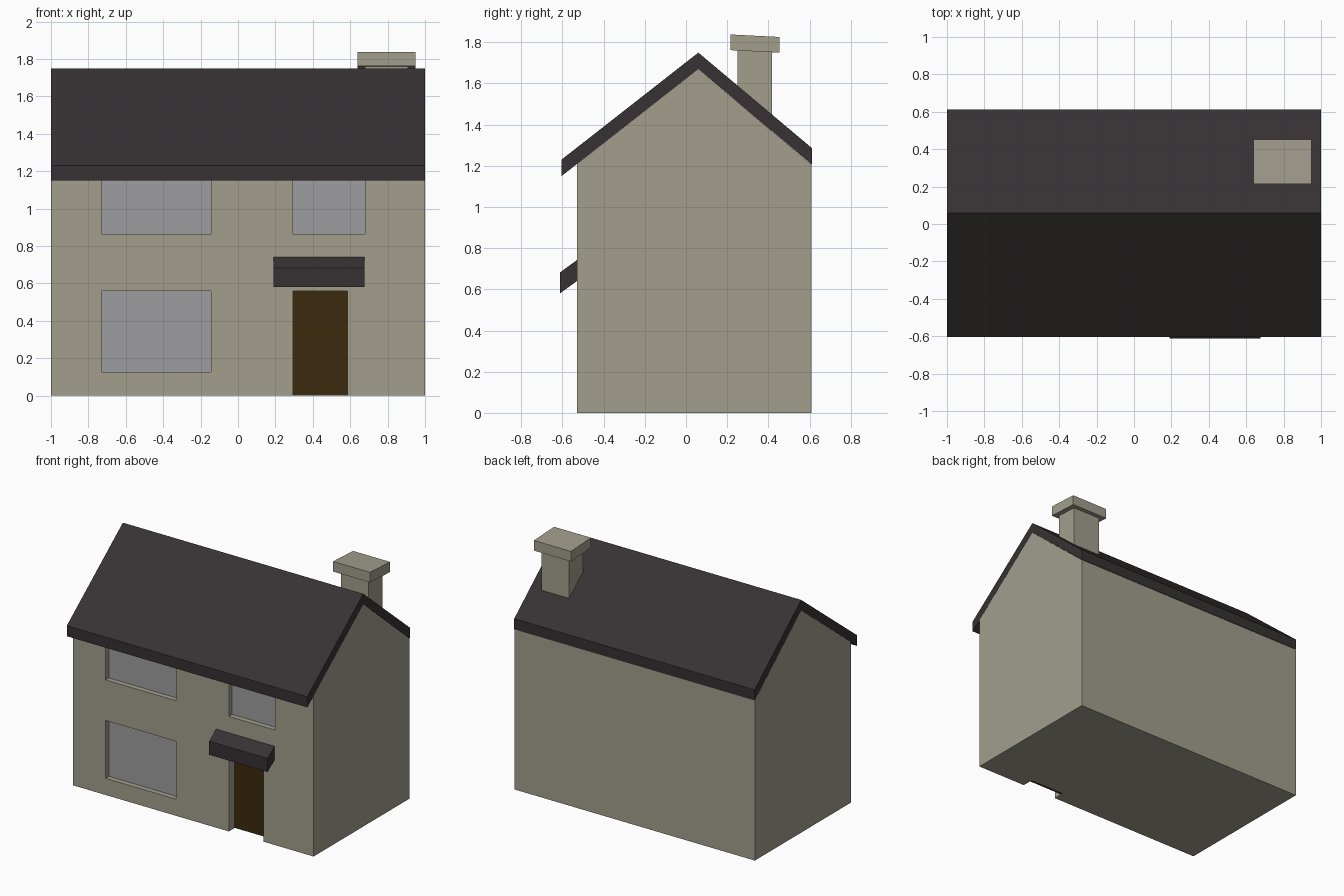
import bpy

if "Cube" in bpy.data.objects:
    bpy.data.objects.remove(bpy.data.objects["Cube"])


def material(name, rgb):
    m = bpy.data.materials.new(name)
    m.diffuse_color = (*rgb, 1)
    m.use_nodes = True
    m.node_tree.nodes["Principled BSDF"].inputs["Base Color"].default_value = m.diffuse_color
    return m


STONE = material("stone", (0.36, 0.345, 0.27))
SLATE = material("slate", (0.038, 0.031, 0.032))
WOOD = material("wood", (0.045, 0.024, 0.004))
GLASS = material("glass", (0.34, 0.34, 0.35))


def extrude_x(name, profile, x0, x1, mat=None):
    """Closed (y, z) profile, counter-clockwise seen from +x, extruded along x."""
    n = len(profile)
    verts = [(x, y, z) for x in (x0, x1) for y, z in profile]
    faces = [list(range(n))[::-1], list(range(n, 2 * n))]
    faces += [(i, (i + 1) % n, n + (i + 1) % n, n + i) for i in range(n)]
    mesh = bpy.data.meshes.new(name)
    mesh.from_pydata(verts, [], faces)
    if mat:
        mesh.materials.append(mat)
    ob = bpy.data.objects.new(name, mesh)
    bpy.context.collection.objects.link(ob)
    return ob


def box(name, x0, x1, y0, y1, z0, z1, mat=None):
    return extrude_x(name, [(y0, z0), (y1, z0), (y1, z1), (y0, z1)], x0, x1, mat)


FRONT, BACK = -0.53, 0.61
RIDGE_Y, RIDGE_Z = 0.06, 1.67
THICK = 0.08

# Gabled wall block
walls = extrude_x("walls", [(FRONT, 0), (BACK, 0), (BACK, 1.205),
                            (RIDGE_Y, RIDGE_Z), (FRONT, 1.208)], -1, 1, STONE)

# Recessed openings with door and panes: x0, x1, z0, z1, depth, material
openings = {
    "lower_window": (-0.73, -0.145, 0.125, 0.56, 0.04, GLASS),
    "upper_window_left": (-0.73, -0.145, 0.865, 1.19, 0.04, GLASS),
    "upper_window_right": (0.295, 0.68, 0.865, 1.19, 0.04, GLASS),
    "door": (0.295, 0.585, 0.0, 0.56, 0.07, WOOD),
}
bpy.context.view_layer.objects.active = walls
for name, (x0, x1, z0, z1, depth, mat) in openings.items():
    y = FRONT + depth
    bottom = z0 if z0 > 0 else -0.1
    cutter = box(name + "_cutter", x0, x1, FRONT - 0.1, y + 0.02, bottom, z1, STONE)
    cutter.hide_render = True
    mod = walls.modifiers.new(name, 'BOOLEAN')
    mod.operation = 'DIFFERENCE'
    mod.solver = 'EXACT'
    mod.object = cutter
    bpy.ops.object.modifier_apply(modifier=mod.name)
    bpy.data.objects.remove(cutter)
    box(name, x0, x1, y, y + 0.02, z0, z1, mat)

# Roof slab overhanging the front wall
under = [(-0.605, 1.15), (RIDGE_Y, RIDGE_Z), (BACK + 0.003, 1.205)]
top = [(y, z + THICK) for y, z in reversed(under)]
extrude_x("roof", under + top, -1, 1, SLATE)

# Sloping canopy over the door
extrude_x("door_canopy", [(-0.613, 0.58), (FRONT, 0.64), (FRONT, 0.742),
                          (-0.613, 0.682)], 0.19, 0.675, SLATE)

# Chimney shaft and slightly tilted cap
extrude_x("chimney_shaft", [(0.25, 1.42), (0.418, 1.34), (0.418, 1.755),
                            (0.25, 1.763)], 0.68, 0.91, STONE)
extrude_x("chimney_cap", [(0.215, 1.762), (0.453, 1.75), (0.453, 1.826),
                          (0.215, 1.838)], 0.64, 0.948, STONE)
